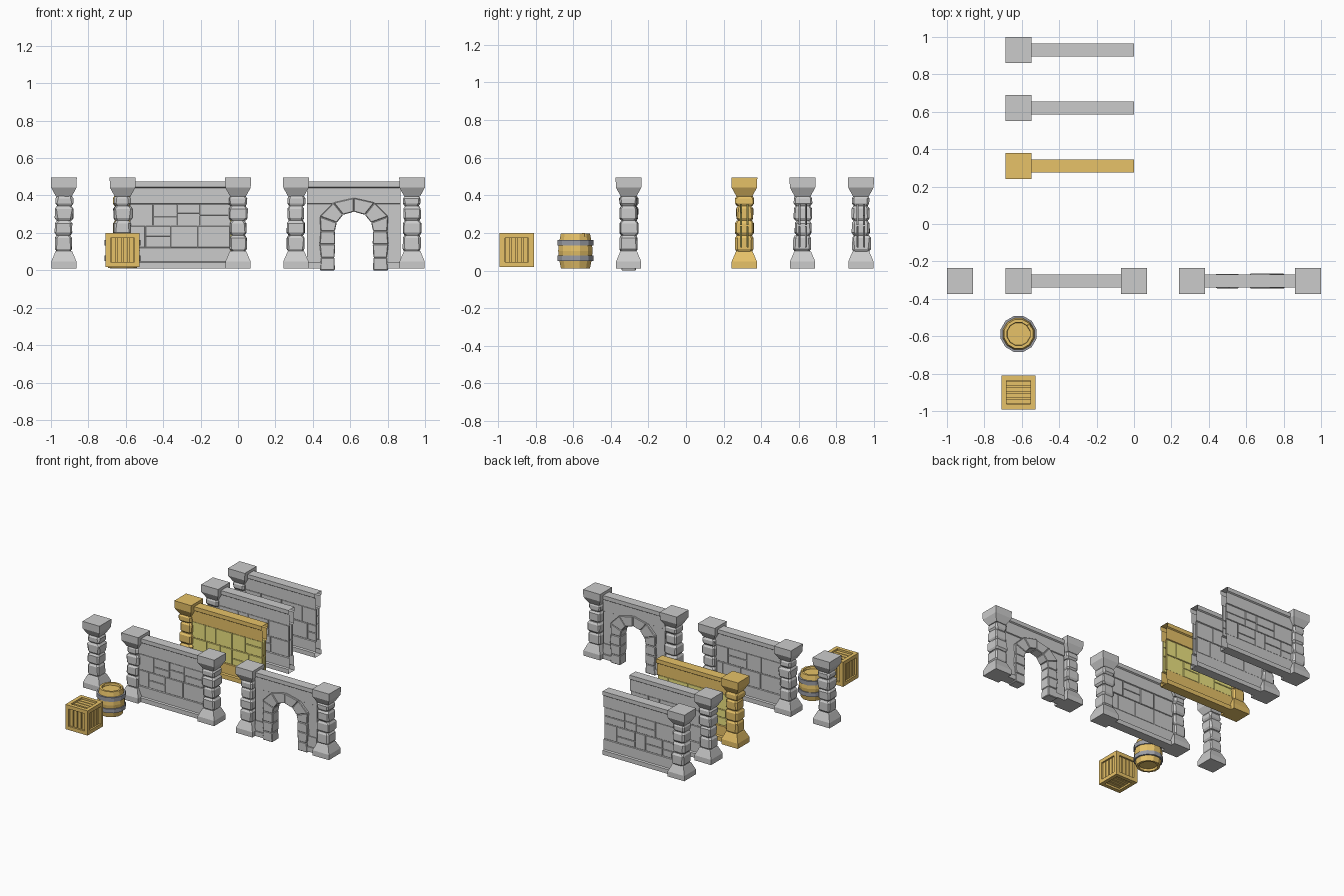
import bpy, bmesh, math, random
from mathutils import Vector

if "Cube" in bpy.data.objects:
    bpy.data.objects.remove(bpy.data.objects["Cube"])

random.seed(4)
J = lambda a: random.uniform(-a, a)

def material(name, rgb):
    m = bpy.data.materials.new(name)
    m.diffuse_color = (*rgb, 1)
    m.use_nodes = True
    m.node_tree.nodes["Principled BSDF"].inputs["Base Color"].default_value = m.diffuse_color
    return m

GOLD = material("gold", (0.8, 0.54, 0.14))
YELLOW = material("yellow", (0.85, 0.78, 0.22))
IRON = material("iron", (0.33, 0.34, 0.38))

def finish(bm, name, mat=None):
    bmesh.ops.recalc_face_normals(bm, faces=bm.faces)
    me = bpy.data.meshes.new(name)
    bm.to_mesh(me)
    bm.free()
    ob = bpy.data.objects.new(name, me)
    bpy.context.collection.objects.link(ob)
    if mat:
        me.materials.append(mat)
    return ob

def loft(bm, rings, caps=True, closed=False):
    """Skin a list of point rings into a tube."""
    vs = [[bm.verts.new(p) for p in r] for r in rings]
    pairs = list(zip(vs, vs[1:])) + ([(vs[-1], vs[0])] if closed else [])
    for a, b in pairs:
        n = len(a)
        for i in range(n):
            bm.faces.new((a[i], a[(i + 1) % n], b[(i + 1) % n], b[i]))
    if caps and not closed:
        bm.faces.new(vs[0])
        bm.faces.new(vs[-1])

def prism(bm, pts, y0, y1, bevel=0):
    """Extrude an x-z outline along y, optionally chamfered."""
    t = bmesh.new()
    loft(t, [[(x, y, z) for x, z in pts] for y in (y0, y1)])
    bmesh.ops.recalc_face_normals(t, faces=t.faces)
    if bevel:
        bmesh.ops.bevel(t, geom=t.edges[:], offset=bevel, segments=1, affect='EDGES')
    me = bpy.data.meshes.new("tmp")
    t.to_mesh(me)
    t.free()
    bm.from_mesh(me)
    bpy.data.meshes.remove(me)

def box(bm, x0, x1, y0, y1, z0, z1, bevel=0):
    prism(bm, [(x0, z0), (x1, z0), (x1, z1), (x0, z1)], y0, y1, bevel)

def square(x, y, h, z):
    return [(x + a * h, y + b * h, z) for a, b in ((-1, -1), (1, -1), (1, 1), (-1, 1))]

# Pillar: flared base, four rough stones, flared cap
def pillar(x, y, mat=None):
    bm = bmesh.new()
    loft(bm, [square(x, y, h, z) for h, z in ((.067, .01), (.067, .048), (.046, .098), (.042, .104))])
    loft(bm, [square(x, y, h, z) for h, z in ((.042, .395), (.046, .402), (.068, .442), (.069, .495))])
    zs = [.1, .187, .265, .343, .398]
    for z0, z1 in zip(zs, zs[1:]):
        h, ox, oy = .047 + J(.003), J(.003), J(.003)
        rings = []
        for z, d in ((z0, .009), (z0 + .014, 0), (z1 - .014, 0), (z1, .009)):
            r, c = h - d, .010 + J(.004)
            rings.append([(x + ox + px + J(.0015), y + oy + py + J(.0015), z) for px, py in (
                (-r + c, -r), (r - c, -r), (r, -r + c), (r, r - c),
                (r - c, r), (-r + c, r), (-r, r - c), (-r, -r + c))])
        loft(bm, rings)
    finish(bm, "pillar", mat)

# Wall: stepped rail profile, open at the ends, with brick slabs on both faces
BASE = [(.035, .01), (.035, .042), (.026, .048), (.026, .12), (.016, .125)]
TOP = [(.016, .352), (.026, .358), (.026, .44), (.035, .446), (.035, .475)]

def rail(name, x0, x1, y, half, mat):
    bm = bmesh.new()
    prof = half + [(-h, z) for h, z in reversed(half)]
    loft(bm, [[(x, y + h, z) for h, z in prof] for x in (x0, x1)], caps=False)
    vs = list(bm.verts)
    n, k = len(prof), len(half)
    for i in (0, k - 1):                       # underside or top strip
        j = n - 1 - i
        if bm.edges.get((vs[i], vs[j])) is None:
            bm.faces.new((vs[i], vs[j], vs[n + j], vs[n + i]))
    finish(bm, name, mat)

def wall(x0, x1, y, mat=None, panel_mat=None):
    rail("wall_rails", x0, x1, y, BASE + TOP, mat)
    bm = bmesh.new()
    for side in (-1, 1):
        for z0, z1 in ((.122, .238), (.24, .356)):
            x = x0
            while x < x1 - .01:
                nx = x + random.uniform(.08, .17)
                if nx > x1 - .06:
                    nx = x1 - random.uniform(0, .012)
                # some bricks are split into two thin courses
                zm = (z0 + z1) / 2 + J(.012)
                rows = [(z0, zm), (zm, z1)] if random.random() < .3 else [(z0, z1)]
                for a, b in rows:
                    d = .0215 + J(.0015)
                    ya, yb = sorted((y + side * .012, y + side * d))
                    box(bm, x + .001, nx - .001, ya, yb, a + .001, b - .001, .002)
                if nx > x1 - .02:
                    break
                x = nx
    finish(bm, "wall_bricks", panel_mat or mat)

# Archway: two pillars, top beam, spandrel wall, ring of arch stones
def archway(cx, y):
    rail("arch_beam", cx - .25, cx + .25, y, TOP, None)
    bm = bmesh.new()
    arc = [(cx + .14 * math.cos(math.radians(a)), .21 + .14 * math.sin(math.radians(a)))
           for a in range(0, 181, 20)]
    outline = [(cx + .25, .01), (cx + .25, .38), (cx - .25, .38), (cx - .25, .01), (cx - .14, .01)]
    prism(bm, outline + arc[::-1] + [(cx + .14, .01)], y - .02, y + .02)
    finish(bm, "arch_wall")
    bm = bmesh.new()
    for s in (-1, 1):
        a, b = sorted((cx + s * .17, cx + s * .25))
        box(bm, a, b, y - .035, y + .035, .01, .045)
        box(bm, a, b, y - .026, y + .026, .045, .12)
    finish(bm, "arch_wall_footing")
    inner = [(.102, 0), (.104, .068), (.1, .14), (.102, .21), (.092, .255), (.058, .297), (0, .313)]
    outer = [(.182, 0), (.176, .068), (.184, .14), (.178, .21), (.183, .288), (.11, .362), (0, .387)]
    bm = bmesh.new()
    for s in (-1, 1):
        for i in range(6):
            q = [inner[i], outer[i], outer[i + 1], inner[i + 1]]
            d = .037 + J(.003)
            prism(bm, [(cx + s * px, z) for px, z in q], y - d, y + d, .004)
    ob = finish(bm, "arch_stones")
    lo = min(v.co.z for v in ob.data.vertices)
    for v in ob.data.vertices:
        v.co.z -= lo

# Barrel: twelve-sided staves with recessed lids and two hoops
def barrel(x, y):
    def ring(r, z):
        return [(x + r * math.cos(math.pi * (i + .5) / 6), y + r * math.sin(math.pi * (i + .5) / 6), z)
                for i in range(12)]
    bm = bmesh.new()
    prof = [(.062, .028), (.064, .012), (.08, .012), (.09, .06), (.095, .105),
            (.09, .15), (.08, .198), (.064, .198), (.062, .182)]
    loft(bm, [ring(r, z) for r, z in prof])
    finish(bm, "barrel_body", GOLD)
    bm = bmesh.new()
    for z in (.065, .148):
        loft(bm, [ring(r, z + d) for r, d in ((.084, -.015), (.099, -.015), (.099, .015), (.084, .015))], closed=True)
    finish(bm, "barrel_hoops", IRON)
    bm = bmesh.new()
    box(bm, x + .045, x + .066, y + .035, y + .052, .18, .2, .003)
    finish(bm, "barrel_bung", GOLD)

# Crate: edge beams around a core, four slats on each face
def crate(x, y):
    c, h, w = Vector((x, y, .109)), .0905, .027
    def cbox(bm, lo, hi, bevel):
        lo, hi = c + Vector(lo), c + Vector(hi)
        box(bm, lo.x, hi.x, lo.y, hi.y, lo.z, hi.z, bevel)
    bm = bmesh.new()
    for ax in range(3):
        u, v = (ax + 1) % 3, (ax + 2) % 3
        for su in (0, 1):
            for sv in (0, 1):
                lo, hi = [0] * 3, [0] * 3
                lo[ax], hi[ax] = -h, h
                for k, s in ((u, su), (v, sv)):
                    lo[k], hi[k] = (h - w, h) if s else (-h, -h + w)
                cbox(bm, lo, hi, 0)
    finish(bm, "crate_frame", GOLD)
    bm = bmesh.new()
    k = h - .024
    cbox(bm, (-k, -k, -k), (k, k, k), 0)
    m = h - w
    step = 2 * m / 4
    for ax, across, along in ((0, 1, 2), (1, 0, 2), (2, 1, 0)):
        for s in (-1, 1):
            for i in range(4):
                lo, hi = [0] * 3, [0] * 3
                lo[ax], hi[ax] = sorted((s * (h - .028), s * (h - .012)))
                lo[across], hi[across] = -m + i * step + .003, -m + (i + 1) * step - .003
                lo[along], hi[along] = -m, m
                cbox(bm, lo, hi, 0)
    finish(bm, "crate_slats", GOLD)

# Layout of the set
FY, CX = -.305, -.617
pillar(-.931, FY)
for px in (CX, 0, .31, .931):
    pillar(px, FY)
wall(CX + .04, -.04, FY)
archway(.62, FY)
for py, m, p in ((.31, GOLD, YELLOW), (.62, None, None), (.93, None, None)):
    pillar(CX, py, m)
    wall(CX + .04, 0, py, m, p)
barrel(CX, -.588)
crate(CX, -.9)
